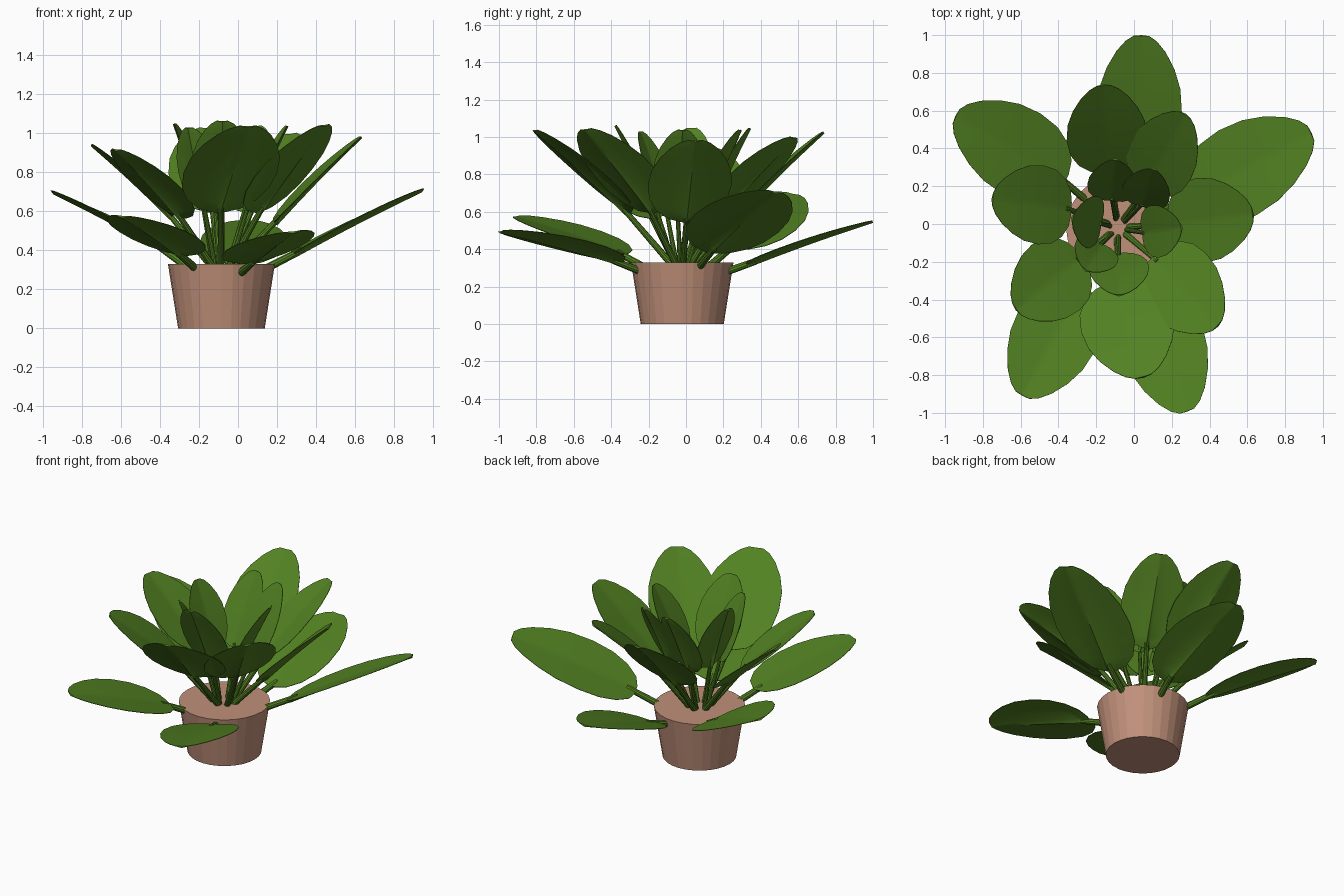
import bpy, bmesh, math
from mathutils import Vector, Matrix

if "Cube" in bpy.data.objects:
    bpy.data.objects.remove(bpy.data.objects["Cube"])


def material(name, rgb):
    m = bpy.data.materials.new(name)
    m.diffuse_color = (*rgb, 1)
    m.use_nodes = True
    m.node_tree.nodes["Principled BSDF"].inputs["Base Color"].default_value = m.diffuse_color
    return m


GREEN = material("leaf green", (0.085, 0.222, 0.016))
CLAY = material("clay", (0.53, 0.28, 0.195))


def finish(bm, name, mat):
    bmesh.ops.recalc_face_normals(bm, faces=bm.faces)
    me = bpy.data.meshes.new(name)
    bm.to_mesh(me)
    bm.free()
    me.materials.append(mat)
    ob = bpy.data.objects.new(name, me)
    bpy.context.collection.objects.link(ob)
    return ob


# Flower pot: closed tapered drum
POT = Vector((-0.085, -0.02, 0))
bm = bmesh.new()
bmesh.ops.create_cone(bm, cap_ends=True, segments=28, radius1=0.222, radius2=0.274,
                      depth=0.33, matrix=Matrix.Translation(POT + Vector((0, 0, 0.165))))
finish(bm, "pot", CLAY)

# Half-width of a blade along its length (t, fraction of the full half-width)
OUTLINE = [(0, 0.15), (0.03, 0.45), (0.12, 0.74), (0.25, 0.93), (0.42, 1.0), (0.6, 0.95),
           (0.75, 0.8), (0.88, 0.58), (0.96, 0.37), (1.0, 0.18)]
ACROSS = [-1, -0.6, -0.12, 0, 0.12, 0.6, 1]


def blade(name, base, tip, width, roll):
    """Thin closed blade with a shallow fold and a midrib underneath."""
    base, tip = Vector(base), Vector(tip)
    d = (tip - base).normalized()
    s = Vector((0, 0, 1)).cross(d).normalized()
    n = d.cross(s)
    r = math.radians(roll)
    s, n = s * math.cos(r) + n * math.sin(r), n * math.cos(r) - s * math.sin(r)
    bm = bmesh.new()
    top, low = [], []
    for t, w in OUTLINE:
        mid = base.lerp(tip, t) + n * 0.006 * math.sin(math.pi * t)
        rows = ([], [])
        for u in ACROSS:
            p = mid + s * (u * w * width / 2) + n * (0.016 * abs(u) * w - 0.004)
            rib = 0.016 * (1 - t) if u == 0 else 0
            thick = 0.003 + 0.008 * (1 - abs(u)) + rib
            rows[0].append(bm.verts.new(p))
            rows[1].append(bm.verts.new(p - n * thick))
        top.append(rows[0])
        low.append(rows[1])
    last = len(ACROSS) - 1
    for i in range(len(OUTLINE) - 1):
        for j in range(last):
            bm.faces.new((top[i][j], top[i][j + 1], top[i + 1][j + 1], top[i + 1][j]))
            bm.faces.new((low[i][j], low[i + 1][j], low[i + 1][j + 1], low[i][j + 1]))
        for j in (0, last):
            bm.faces.new((top[i][j], top[i + 1][j], low[i + 1][j], low[i][j]))
    for i in (0, -1):
        for j in range(last):
            bm.faces.new((top[i][j], low[i][j], low[i][j + 1], top[i][j + 1]))
    return finish(bm, name, GREEN)


def stem(name, start, end, r1, r2):
    """Tapered round stalk between two points."""
    start, end = Vector(start), Vector(end)
    v = end - start
    mat = Matrix.Translation((start + end) / 2) @ v.to_track_quat('Z', 'Y').to_matrix().to_4x4()
    bm = bmesh.new()
    bmesh.ops.create_cone(bm, cap_ends=True, segments=10, radius1=r1, radius2=r2,
                          depth=v.length, matrix=mat)
    return finish(bm, name, GREEN)


# Each leaf: blade base, blade tip, width, roll in degrees
OUTER = [((0.02, 0.32, 0.33), (0.04, 0.995, 0.555), 0.45, 0),
         ((-0.36, 0.23, 0.41), (-0.94, 0.57, 0.70), 0.48, 12),
         ((0.28, 0.12, 0.39), (0.935, 0.48, 0.71), 0.50, -12),
         ((0.06, -0.34, 0.34), (0.28, -0.99, 0.50), 0.45, 6),
         ((-0.28, -0.32, 0.38), (-0.59, -0.905, 0.58), 0.46, -4)]
MIDDLE = [((0.18, 0.00, 0.55), (0.625, 0.05, 0.985), 0.45, 0),
          ((0.06, 0.18, 0.60), (0.27, 0.575, 1.00), 0.38, -8),
          ((-0.13, 0.27, 0.60), (-0.16, 0.73, 1.03), 0.43, 0),
          ((-0.33, 0.08, 0.58), (-0.745, 0.13, 0.945), 0.42, 5),
          ((-0.28, -0.17, 0.57), (-0.62, -0.45, 0.92), 0.43, -5),
          ((-0.10, -0.30, 0.60), (0.05, -0.805, 1.04), 0.50, 0),
          ((0.10, -0.17, 0.60), (0.44, -0.535, 1.045), 0.44, 7)]
INNER = [((-0.12, 0.12, 0.62), (-0.10, 0.335, 1.05), 0.27, 0),
         ((0.04, 0.09, 0.62), (0.10, 0.285, 1.04), 0.26, 0),
         ((-0.17, 0.00, 0.62), (-0.32, 0.03, 1.05), 0.28, 0),
         ((-0.17, -0.10, 0.62), (-0.25, -0.24, 1.03), 0.25, 0),
         ((-0.08, -0.15, 0.62), (-0.08, -0.37, 1.065), 0.32, 0),
         ((0.04, -0.05, 0.62), (0.245, -0.02, 1.04), 0.28, 0)]

# Root height and thickness of the stalks for each ring of leaves
rings = [("outer", OUTER, 0.21, 0.024), ("middle", MIDDLE, 0.30, 0.019), ("inner", INNER, 0.30, 0.014)]
leaves = []
for ring, rows, root_z, radius in rings:
    for i, (base, tip, width, roll) in enumerate(rows, 1):
        b, t = Vector(base), Vector(tip)
        out = Vector((b.x - POT.x, b.y - POT.y, 0)).normalized()
        root = POT + out * 0.04 + Vector((0, 0, root_z))
        end = b.lerp(t, 0.08)
        end.z -= 0.012
        leaves.append(stem(f"{ring}_stem_{i}", root, end, radius, radius * 0.75))
        leaves.append(blade(f"{ring}_leaf_{i}", base, tip, width, roll))

# Smooth the leaves, keeping the thin edges crisp
bpy.ops.object.select_all(action='DESELECT')
for ob in leaves:
    ob.select_set(True)
bpy.context.view_layer.objects.active = leaves[0]
bpy.ops.object.shade_smooth_by_angle(angle=math.radians(35))
